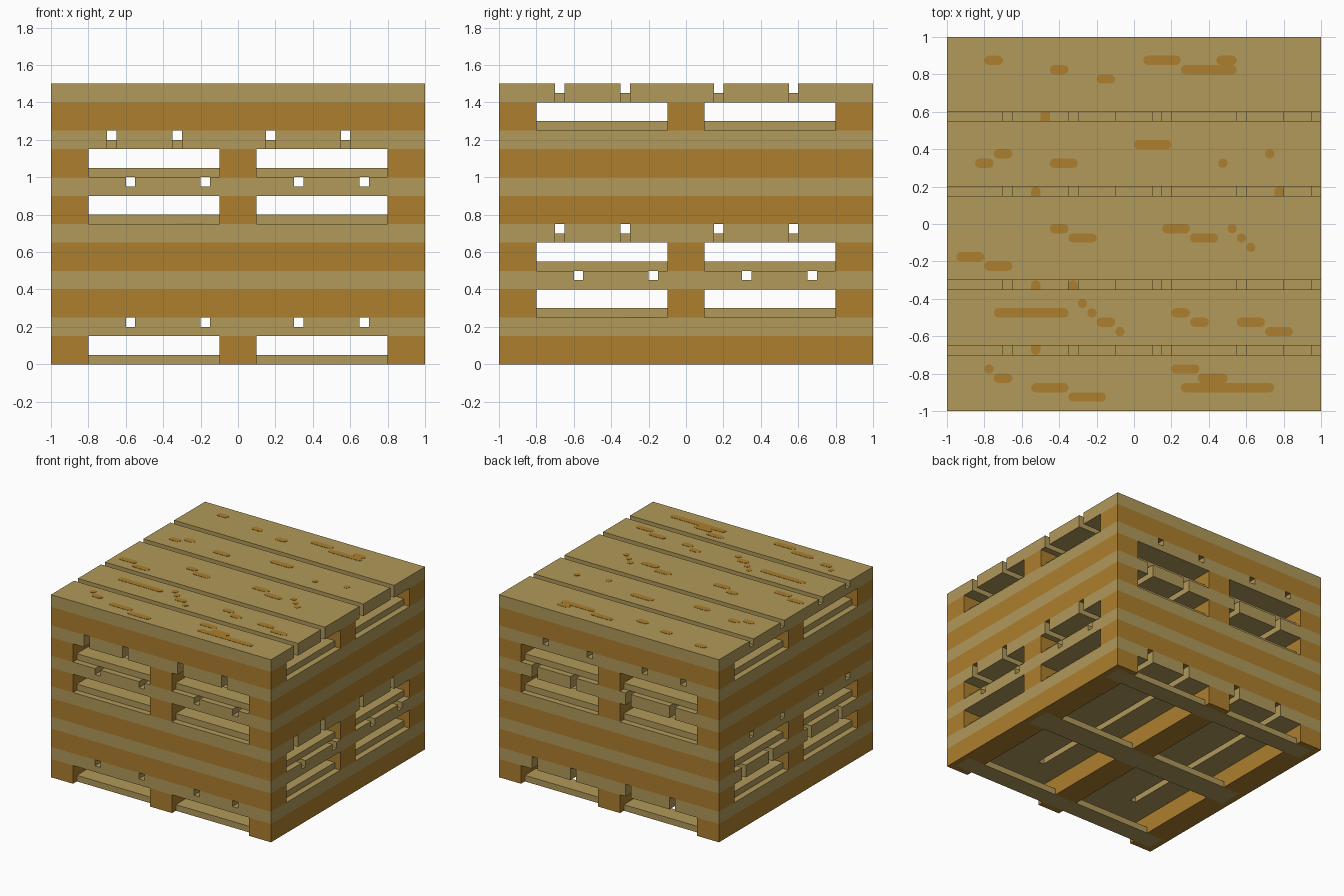
import bpy, bmesh, math
from mathutils import Matrix

cube = bpy.data.objects.get("Cube")
if cube:
    bpy.data.objects.remove(cube, do_unlink=True)


def material(name, rgb):
    m = bpy.data.materials.new(name)
    m.use_nodes = True
    col = (*rgb, 1.0)
    m.diffuse_color = col
    m.node_tree.nodes["Principled BSDF"].inputs["Base Color"].default_value = col
    return m


light_wood = material("light wood", (0.440, 0.319, 0.102))
dark_wood = material("dark wood", (0.413, 0.209, 0.026))


def box(bm, x0, x1, y0, y1, z0, z1):
    size = Matrix.Diagonal((x1 - x0, y1 - y0, z1 - z0, 1))
    pos = Matrix.Translation(((x0 + x1) / 2, (y0 + y1) / 2, (z0 + z1) / 2))
    bmesh.ops.create_cube(bm, size=1, matrix=pos @ size)


def finish(bm, name, mat):
    me = bpy.data.meshes.new(name)
    bmesh.ops.recalc_face_normals(bm, faces=bm.faces)
    bm.to_mesh(me)
    bm.free()
    me.materials.append(mat)
    return me


# Dimensions of one pallet
DECK = [(-1, -0.7), (-0.65, -0.35), (-0.3, 0.15), (0.2, 0.55), (0.6, 1)]
BEARERS = [(-1, -0.8), (-0.1, 0.1), (0.8, 1)]
BASE = [(-0.95, -0.8), (-0.1, 0.1), (0.8, 0.95)]
BETWEEN = [(-1, -0.95), (-0.8, -0.1), (0.1, 0.8), (0.95, 1)]


def deck_mesh():
    # Top boards, with a thin filler joining them at one end
    bm = bmesh.new()
    for y0, y1 in DECK:
        box(bm, -1, 1, y0, y1, 0.15, 0.25)
    for a, b in zip(DECK, DECK[1:]):
        box(bm, -1, -0.7, a[1], b[0], 0.15, 0.2)
    return finish(bm, "deck_boards", light_wood)


def bearer_mesh():
    # Long bearers, notched underneath for the base boards
    bm = bmesh.new()
    for y0, y1 in BEARERS:
        box(bm, -1, 1, y0, y1, 0.05, 0.15)
        for x0, x1 in BETWEEN:
            box(bm, x0, x1, y0, y1, 0, 0.05)
    for x0, x1 in BASE:
        for y0, y1 in ((-1, -0.95), (0.95, 1)):
            box(bm, x0, x1, y0, y1, 0, 0.05)
    return finish(bm, "bearers", dark_wood)


def base_mesh():
    bm = bmesh.new()
    for x0, x1 in BASE:
        box(bm, x0, x1, -0.95, 0.95, 0, 0.05)
    return finish(bm, "base_boards", light_wood)


# Grain marks on the deck: start x, end x, centre y
MARKS = [
    (-.8, -.7, .875), (-.45, -.35, .825), (-.2, -.1, .775), (.05, .25, .875),
    (.25, .55, .825), (.44, .55, .875),
    (0, .2, .425), (-.75, -.65, .375), (-.85, -.75, .325), (-.45, -.3, .325),
    (.45, .5, .325), (.7, .75, .375),
    (-.45, -.35, -.025), (-.35, -.2, -.075), (.15, .3, -.025), (.3, .45, -.075),
    (.5, .55, -.025), (.55, .6, -.075), (.6, .65, -.125),
    (-.95, -.8, -.175), (-.8, -.65, -.225),
    (-.75, -.35, -.475), (-.3, -.25, -.425), (-.25, -.2, -.475),
    (-.2, -.1, -.525), (-.1, -.05, -.575), (.2, .3, -.475), (.3, .4, -.525),
    (.55, .7, -.525), (.7, .85, -.575),
    (-.8, -.75, -.775), (-.75, -.65, -.825), (-.55, -.35, -.875),
    (-.35, -.15, -.925), (.2, .35, -.775), (.34, .5, -.825), (.25, .75, -.875),
]


def marks_mesh():
    # Thin plates with rounded ends
    bm = bmesh.new()
    r, n = 0.025, 6
    for x0, x1, y in MARKS:
        pts = []
        for cx, start in ((x1 - r, -90), (x0 + r, 90)):
            for i in range(n + 1):
                a = math.radians(start + 180 * i / n)
                p = (cx + r * math.cos(a), y + r * math.sin(a))
                if not pts or math.dist(p, pts[-1]) > 1e-4:
                    pts.append(p)
        if math.dist(pts[0], pts[-1]) < 1e-4:
            pts.pop()
        face = bm.faces.new([bm.verts.new((px, py, 0.25)) for px, py in pts])
        out = bmesh.ops.extrude_face_region(bm, geom=[face])
        for v in out["geom"]:
            if isinstance(v, bmesh.types.BMVert):
                v.co.z += 0.002
    return finish(bm, "grain_marks", dark_wood)


# Stack of six identical pallets, each turned by quarter turns
PARTS = [deck_mesh(), bearer_mesh(), base_mesh(), marks_mesh()]
TURNS = [90, 180, 0, 90, -90, 0]
for level, turn in enumerate(TURNS):
    for me in PARTS:
        ob = bpy.data.objects.new(f"{me.name}_{level + 1}", me)
        ob.location.z = 0.25 * level
        ob.rotation_euler.z = math.radians(turn)
        bpy.context.collection.objects.link(ob)
